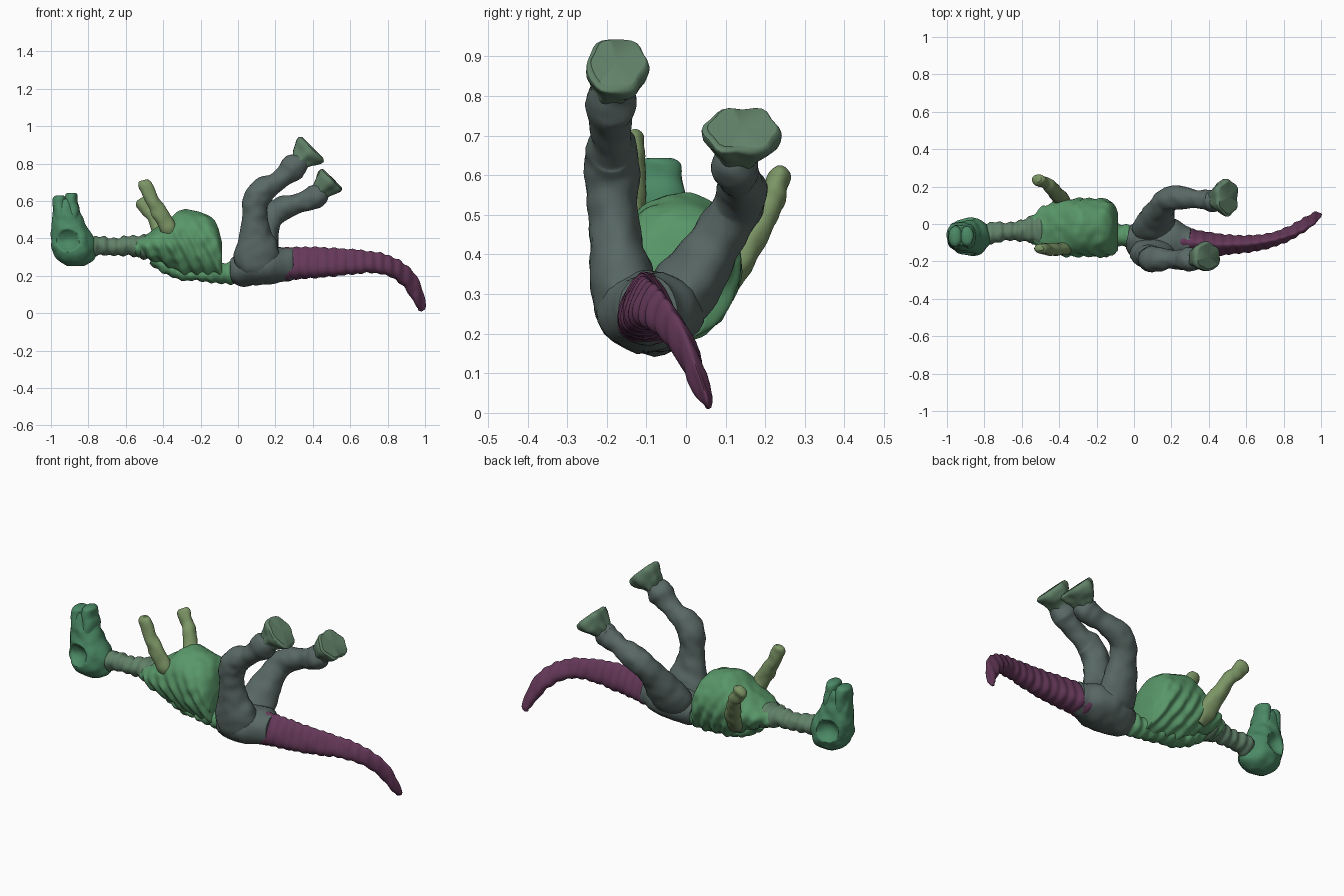
import bpy, bmesh, math
from mathutils import Vector, noise


def material(name, rgb):
    m = bpy.data.materials.new(name)
    m.diffuse_color = (*rgb, 1)
    return m


GREEN = material("green", (0.10, 0.31, 0.14))
HEAD = material("deep_green", (0.07, 0.25, 0.13))
MOSS = material("moss", (0.20, 0.30, 0.13))
SLATE = material("slate", (0.10, 0.14, 0.13))
SAGE = material("sage", (0.12, 0.22, 0.14))
PURPLE = material("purple", (0.13, 0.04, 0.10))


def spline(pts, t):
    """Catmull-Rom through tuples, t in 0..len-1."""
    i = min(int(t), len(pts) - 2)
    f = t - i
    p1, p2 = pts[i], pts[i + 1]
    p0 = pts[max(i - 1, 0)]
    p3 = pts[min(i + 2, len(pts) - 1)]
    return [0.5 * (2 * b + (c - a) * f + (2 * a - 5 * b + 4 * c - d) * f * f
                   + (3 * b - a - 3 * c + d) * f ** 3)
            for a, b, c, d in zip(p0, p1, p2, p3)]


def loft(name, pts, mat, n=24, steps=6, taper=0.0, bump=None, rough=0.008, warp=None, axis=None):
    """Skin elliptical rings along stations (x, y, z, half width in y, half depth)."""
    bm = bmesh.new()
    total = (len(pts) - 1) * steps
    rings = []
    for k in range(total + 1):
        t = k / steps
        s = spline(pts, t)
        a, b = spline(pts, max(t - 0.1, 0)), spline(pts, min(t + 0.1, len(pts) - 1))
        tan = Vector(axis) if axis else (Vector(b[:3]) - Vector(a[:3])).normalized()
        side = Vector((0, 1, 0))
        side = (side - tan * side.dot(tan)).normalized()
        up = tan.cross(side)
        c = Vector(s[:3])
        w, h = max(s[3], 0.004), max(s[4], 0.004)
        ring = []
        for j in range(n):
            q = 2 * math.pi * j / n
            off = side * (w * math.cos(q) * (1 - taper * math.sin(q))) + up * (h * math.sin(q))
            p = c + off
            if bump:
                p += off.normalized() * bump(p, q)
            p += off.normalized() * noise.noise(p * 20) * rough
            if warp:
                p = warp(p)
            ring.append(bm.verts.new(p))
        rings.append(ring)
    for r0, r1 in zip(rings, rings[1:]):
        for j in range(n):
            bm.faces.new((r0[j], r0[(j + 1) % n], r1[(j + 1) % n], r1[j]))
    # domed end caps
    for ring, nxt in ((rings[0], rings[1]), (rings[-1], rings[-2])):
        mid = sum((v.co for v in ring), Vector()) / n
        tip = bm.verts.new(mid + (mid - sum((v.co for v in nxt), Vector()) / n) * 0.3)
        for j in range(n):
            bm.faces.new((ring[j], ring[(j + 1) % n], tip))
    bmesh.ops.recalc_face_normals(bm, faces=bm.faces)
    me = bpy.data.meshes.new(name)
    bm.to_mesh(me)
    bm.free()
    me.materials.append(mat)
    ob = bpy.data.objects.new(name, me)
    bpy.context.collection.objects.link(ob)
    bpy.context.view_layer.objects.active = ob
    ob.select_set(True)
    bpy.ops.object.shade_smooth_by_angle(angle=math.radians(50))
    ob.select_set(False)
    return ob


# Skull with sunken eye sockets, standing on its back with the snout up
def eye_dent(p):
    u = math.hypot(p.x + 0.91, p.z - 0.39) / 0.06
    if u < 1:
        p.y = -0.068 + (p.y + 0.068) * (1 - 0.5 * (1 - u * u) ** 0.8)
    return p


loft("skull", [(-0.87, -0.068, 0.252, 0.03, 0.045), (-0.87, -0.068, 0.285, 0.08, 0.095),
               (-0.88, -0.068, 0.34, 0.102, 0.116), (-0.885, -0.068, 0.40, 0.10, 0.115),
               (-0.902, -0.068, 0.46, 0.085, 0.096), (-0.916, -0.068, 0.53, 0.068, 0.078),
               (-0.92, -0.068, 0.58, 0.058, 0.066), (-0.92, -0.068, 0.61, 0.045, 0.055)],
     HEAD, n=64, steps=10, warp=eye_dent, axis=(0, 0, 1))
for name, x0, x1, top in (("upper_jaw", -0.952, -0.953, 0.632), ("lower_jaw", -0.88, -0.892, 0.645)):
    loft(name, [(x0, -0.068, 0.46, 0.06, 0.03), (x0, -0.068, 0.53, 0.064, 0.038),
                (x1, -0.068, 0.585, 0.058, 0.036), (x1, -0.068, top - 0.016, 0.052, 0.034),
                (x1, -0.068, top - 0.002, 0.034, 0.022)], HEAD)


# Neck with vertebra rings
def vertebrae(p, q):
    return 0.004 * math.sin(p.x * 2 * math.pi / 0.052)


loft("neck", [(-0.82, -0.06, 0.355, 0.05, 0.05), (-0.74, -0.045, 0.36, 0.055, 0.05),
              (-0.66, -0.04, 0.355, 0.05, 0.045), (-0.58, -0.035, 0.36, 0.06, 0.052),
              (-0.50, -0.03, 0.355, 0.09, 0.065), (-0.42, -0.03, 0.35, 0.10, 0.07)],
     SAGE, steps=14, bump=vertebrae)


# Rib cage: slanted ribs on the flanks, smooth belly
def ribs(p, q):
    flank = max(0.0, min(1.0, (0.75 - math.sin(q)) * 1.2))
    return 0.007 * flank * math.sin((p.x + 0.5 * p.z) * 2 * math.pi / 0.066)


loft("rib_cage", [(-0.56, -0.03, 0.355, 0.06, 0.045), (-0.50, -0.028, 0.355, 0.11, 0.06),
                  (-0.44, -0.024, 0.36, 0.138, 0.092), (-0.38, -0.02, 0.37, 0.148, 0.125),
                  (-0.30, -0.018, 0.375, 0.154, 0.178), (-0.22, -0.02, 0.365, 0.154, 0.178),
                  (-0.15, -0.022, 0.35, 0.15, 0.168), (-0.11, -0.028, 0.322, 0.138, 0.145),
                  (-0.085, -0.04, 0.275, 0.10, 0.10)],
     GREEN, n=72, steps=14, taper=-0.08, bump=ribs, axis=(1, 0, 0))


# Spine ridge and pelvis
loft("spine", [(-0.46, -0.03, 0.29, 0.05, 0.03), (-0.34, -0.03, 0.225, 0.05, 0.035),
               (-0.22, -0.04, 0.205, 0.055, 0.035), (-0.10, -0.055, 0.21, 0.058, 0.05),
               (-0.02, -0.065, 0.215, 0.06, 0.06), (0.04, -0.07, 0.22, 0.06, 0.06)],
     GREEN, steps=14, bump=vertebrae)
loft("pelvis", [(-0.03, -0.07, 0.225, 0.065, 0.065), (0.02, -0.08, 0.23, 0.105, 0.085),
                (0.10, -0.09, 0.25, 0.135, 0.10), (0.18, -0.09, 0.26, 0.132, 0.10),
                (0.25, -0.092, 0.26, 0.10, 0.09), (0.30, -0.095, 0.262, 0.075, 0.085)], SLATE)


# Tail: wedge-shaped section with ridged vertebrae
def tail_ridges(p, q):
    return 0.0028 * math.sin(p.x * 2 * math.pi / 0.05)


loft("tail", [(0.24, -0.092, 0.262, 0.075, 0.09), (0.36, -0.105, 0.27, 0.062, 0.085),
              (0.50, -0.11, 0.272, 0.05, 0.077), (0.62, -0.105, 0.275, 0.042, 0.066),
              (0.74, -0.085, 0.27, 0.036, 0.055), (0.84, -0.05, 0.238, 0.033, 0.051),
              (0.915, -0.005, 0.175, 0.028, 0.046), (0.963, 0.03, 0.09, 0.022, 0.036),
              (0.98, 0.052, 0.035, 0.014, 0.022), (0.973, 0.057, 0.012, 0.006, 0.01)],
     PURPLE, steps=16, taper=0.45, bump=tail_ridges, rough=0.004)

# Arms with a knobbly elbow and splayed hand
loft("near_arm", [(-0.34, -0.09, 0.38, 0.03, 0.03), (-0.365, -0.125, 0.44, 0.036, 0.042),
                  (-0.405, -0.138, 0.51, 0.032, 0.042), (-0.44, -0.135, 0.57, 0.034, 0.038),
                  (-0.47, -0.135, 0.63, 0.03, 0.035), (-0.496, -0.13, 0.69, 0.026, 0.037),
                  (-0.502, -0.13, 0.712, 0.014, 0.024)], MOSS)
loft("far_arm", [(-0.36, 0.07, 0.29, 0.03, 0.04), (-0.385, 0.118, 0.35, 0.036, 0.05),
                 (-0.415, 0.162, 0.43, 0.036, 0.042), (-0.45, 0.20, 0.51, 0.036, 0.036),
                 (-0.48, 0.222, 0.55, 0.03, 0.036), (-0.508, 0.236, 0.595, 0.028, 0.04),
                 (-0.518, 0.24, 0.612, 0.016, 0.026)], MOSS)

# Raised legs
loft("near_leg", [(0.10, -0.13, 0.19, 0.05, 0.06), (0.10, -0.148, 0.26, 0.085, 0.115),
                  (0.10, -0.162, 0.34, 0.08, 0.118), (0.092, -0.175, 0.42, 0.068, 0.088),
                  (0.09, -0.185, 0.52, 0.062, 0.066), (0.098, -0.188, 0.61, 0.069, 0.07),
                  (0.14, -0.188, 0.665, 0.066, 0.066), (0.20, -0.188, 0.695, 0.05, 0.053),
                  (0.26, -0.19, 0.745, 0.052, 0.06), (0.295, -0.19, 0.78, 0.064, 0.072),
                  (0.335, -0.185, 0.815, 0.052, 0.05), (0.35, -0.182, 0.835, 0.05, 0.05)], SLATE)
loft("far_leg", [(0.09, -0.06, 0.20, 0.05, 0.06), (0.10, -0.025, 0.28, 0.085, 0.11),
                 (0.12, 0.03, 0.36, 0.078, 0.10), (0.145, 0.085, 0.45, 0.066, 0.075),
                 (0.18, 0.13, 0.52, 0.064, 0.066), (0.24, 0.142, 0.56, 0.064, 0.064),
                 (0.32, 0.135, 0.588, 0.048, 0.052), (0.38, 0.128, 0.61, 0.052, 0.06),
                 (0.42, 0.125, 0.632, 0.058, 0.066), (0.445, 0.13, 0.66, 0.05, 0.048),
                 (0.455, 0.132, 0.67, 0.05, 0.048)], SLATE)


# Flared feet with toe grooves, cut off bluntly at the sole
def toes(p, q):
    return 0.004 * math.cos(6 * q)


for name, x, y, z, w, h in (("near_foot", 0.335, -0.184, 0.818, 0.078, 0.096),
                            ("far_foot", 0.442, 0.132, 0.653, 0.098, 0.082)):
    loft(name, [(x - 0.01, y, z - 0.01, 0.048, 0.045), (x + 0.012, y + 0.003, z + 0.015, w * 0.75, h * 0.72),
                (x + 0.034, y + 0.007, z + 0.037, w * 0.95, h * 0.9),
                (x + 0.054, y + 0.01, z + 0.057, w, h),
                (x + 0.064, y + 0.01, z + 0.067, w * 0.86, h * 0.86)], SAGE, n=36, bump=toes)
